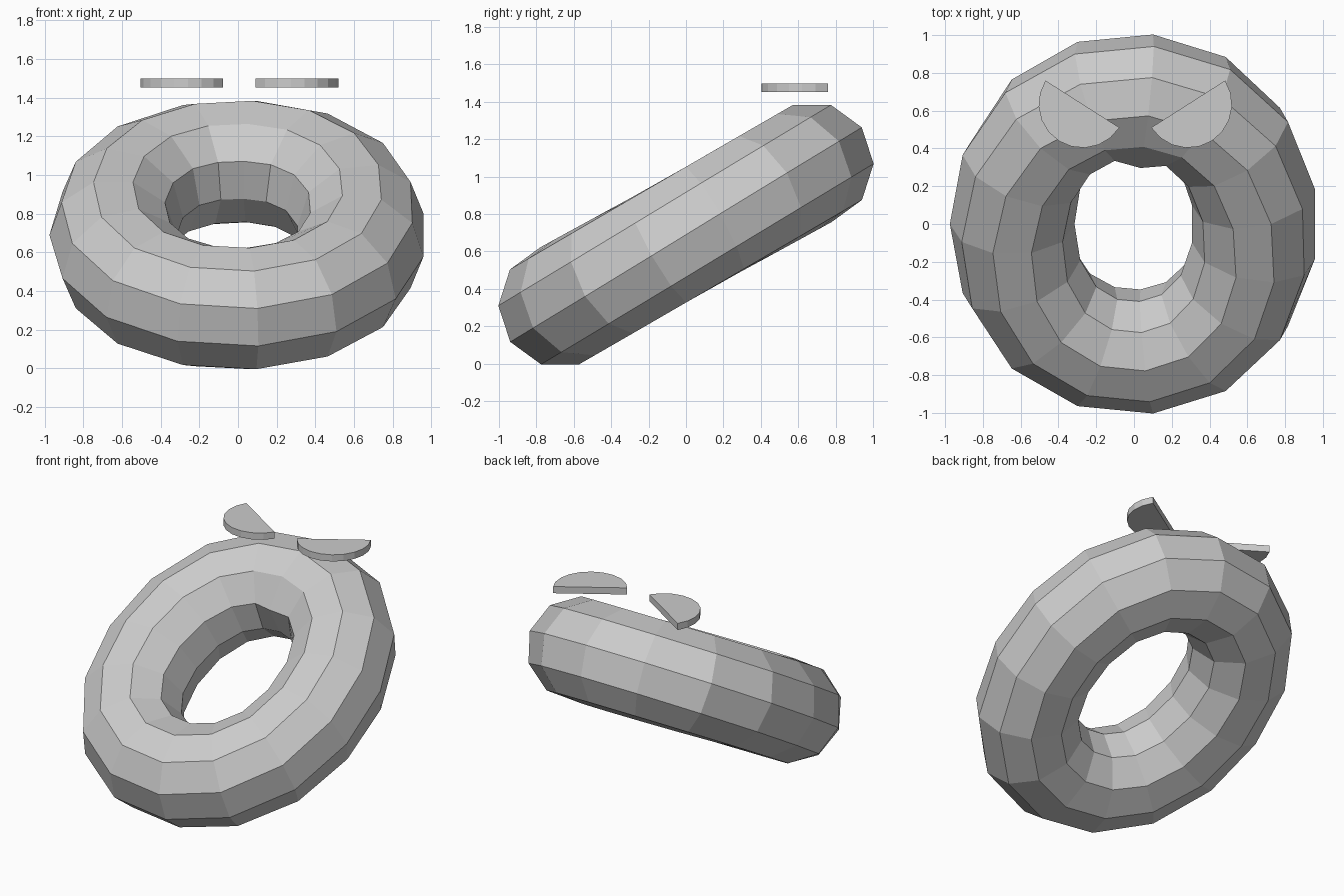
import bpy, bmesh
from math import sin, cos, pi, radians
from mathutils import Vector

if "Cube" in bpy.data.objects:
    bpy.data.objects.remove(bpy.data.objects["Cube"])

RINGS, SIDES, TUBE = 15, 10, 0.33


def finish(name, bm):
    bmesh.ops.recalc_face_normals(bm, faces=bm.faces)
    mesh = bpy.data.meshes.new(name)
    bm.to_mesh(mesh)
    bm.free()
    ob = bpy.data.objects.new(name, mesh)
    bpy.context.collection.objects.link(ob)
    return ob


# Tilted ring: a ten-sided section swept round a sloping closed path
def angle(i):
    return radians(84) - i * 2 * pi / RINGS


def path(i):
    a = angle(i)
    k = 1 + 0.02 * sin(2 * a) ** 2
    return Vector((0.645 * cos(a) * k, 0.678 * sin(a) * k, 0.69 + 0.382 * sin(a) * k))


bm = bmesh.new()
axis = Vector((0, -0.382, 0.678)).normalized()
rings = []
for i in range(RINGS):
    c = path(i)
    out = axis.cross(path(i + 1) - path(i - 1)).normalized()
    twist = radians(36 + 6.7 * sin(angle(i)))
    ring = []
    for j in range(SIDES):
        t = twist + j * 2 * pi / SIDES
        ring.append(bm.verts.new(c + TUBE * (out * cos(t) + axis * sin(t))))
    rings.append(ring)
# pointed inner crease at the back of the ring
rings[0][3].co.y -= 0.05
for i in range(RINGS):
    p, q = rings[i], rings[(i + 1) % RINGS]
    for j in range(SIDES):
        k = (j + 1) % SIDES
        bm.faces.new((p[j], p[k], q[k], q[j]))
finish("tilted_ring", bm)


# Slanted half-disc eyes floating above the back of the ring
def half_disc(name, side):
    bm = bmesh.new()
    pts = []
    for i in range(11):
        a = radians(147.5) + i * pi / 10
        pts.append(bm.verts.new((0.007 + side * (0.28 - 0.232 * cos(a)),
                                 0.635 + 0.232 * sin(a), 1.452)))
    face = bm.faces.new(pts)
    ext = bmesh.ops.extrude_face_region(bm, geom=[face])
    bmesh.ops.translate(bm, vec=(0, 0, 0.046),
                        verts=[v for v in ext["geom"] if isinstance(v, bmesh.types.BMVert)])
    return finish(name, bm)


half_disc("left_eye", -1)
half_disc("right_eye", 1)
